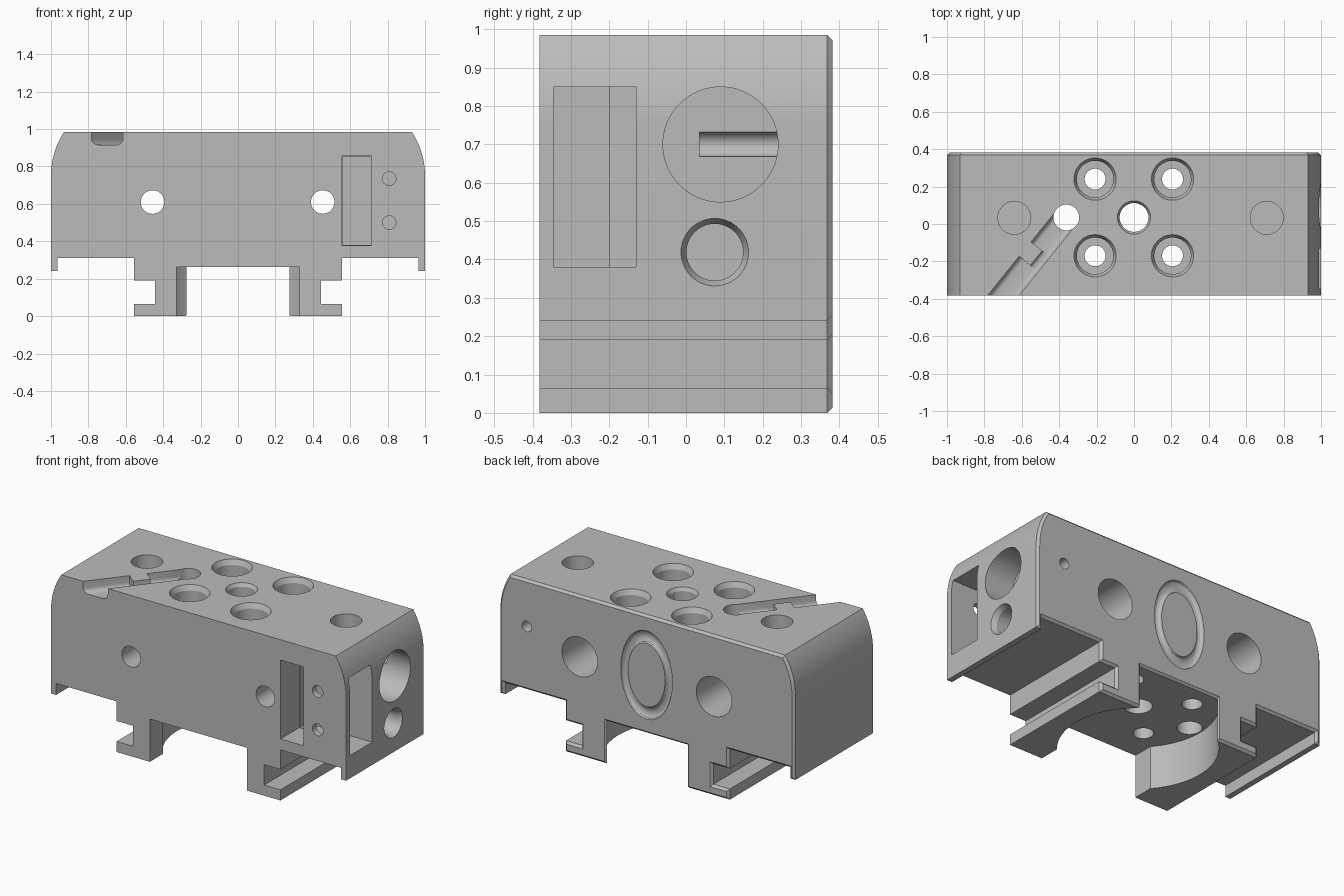
import bpy, bmesh, math
from mathutils import Vector, Matrix

if "Cube" in bpy.data.objects:
    bpy.data.objects.remove(bpy.data.objects["Cube"])

grey = bpy.data.materials.new("plain_grey")
grey.diffuse_color = (0.5, 0.5, 0.5, 1)
grey.use_nodes = True
grey.node_tree.nodes["Principled BSDF"].inputs["Base Color"].default_value = grey.diffuse_color


def to_object(bm, name):
    bmesh.ops.recalc_face_normals(bm, faces=bm.faces)
    me = bpy.data.meshes.new(name)
    bm.to_mesh(me)
    bm.free()
    ob = bpy.data.objects.new(name, me)
    bpy.context.collection.objects.link(ob)
    return ob


# Housing: half profile mirrored, extruded from front to back
R, z0 = 0.43, 0.75
half = [(0.27, 0.26), (0.27, 0), (0.555, 0), (0.555, 0.065), (0.445, 0.065),
        (0.445, 0.19), (0.555, 0.19), (0.555, 0.31), (0.965, 0.31), (0.965, 0.24), (1, 0.24)]
end = math.asin((0.985 - z0) / R)
half += [(1 - R + R * math.cos(end * i / 10), z0 + R * math.sin(end * i / 10)) for i in range(11)]
profile = half + [(-x, z) for x, z in reversed(half)]
bm = bmesh.new()
front = bm.faces.new([bm.verts.new((x, -0.382, z)) for x, z in profile])
out = bmesh.ops.extrude_face_region(bm, geom=[front], use_keep_orig=True)
bmesh.ops.translate(bm, vec=(0, 0.764, 0),
                    verts=[g for g in out["geom"] if isinstance(g, bmesh.types.BMVert)])
bmesh.ops.recalc_face_normals(bm, faces=bm.faces)
# Chamfer round the back face
back_edges = [e for e in bm.edges if all(v.co.y > 0.38 for v in e.verts)]
bmesh.ops.bevel(bm, geom=back_edges, offset=0.014, segments=1, affect='EDGES')
housing = to_object(bm, "housing")
housing.data.materials.append(grey)


def cut(tool):
    tool.hide_render = True
    mod = housing.modifiers.new("cut", 'BOOLEAN')
    mod.operation, mod.solver, mod.object = 'DIFFERENCE', 'EXACT', tool
    bpy.context.view_layer.objects.active = housing
    bpy.ops.object.modifier_apply(modifier=mod.name)
    bpy.data.objects.remove(tool)


def hole(a, b, r1, r2=None, n=48):
    a, b = Vector(a), Vector(b)
    d = b - a
    bm = bmesh.new()
    m = Matrix.Translation((a + b) / 2) @ d.to_track_quat('Z', 'Y').to_matrix().to_4x4()
    bmesh.ops.create_cone(bm, cap_ends=True, segments=n, radius1=r1,
                          radius2=r1 if r2 is None else r2, depth=d.length, matrix=m)
    cut(to_object(bm, "hole_cutter"))


def box(lo, hi, matrix=Matrix(), round_bottom=0):
    lo, hi = Vector(lo), Vector(hi)
    bm = bmesh.new()
    bmesh.ops.create_cube(bm, size=1, matrix=Matrix.Translation((lo + hi) / 2) @ Matrix.Diagonal((*(hi - lo), 1)))
    if round_bottom:
        edges = [e for e in bm.edges if all(v.co.z < lo.z + 1e-4 for v in e.verts)
                 and abs(e.verts[0].co.x - e.verts[1].co.x) > 1e-4]
        bmesh.ops.bevel(bm, geom=edges, offset=round_bottom, segments=5, profile=0.5, affect='EDGES')
    bmesh.ops.transform(bm, matrix=matrix, verts=bm.verts)
    cut(to_object(bm, "box_cutter"))


TOP = 0.985
# Round pocket and front opening underneath, between the feet
hole((0, 0.033, -0.1), (0, 0.033, 0.262), 0.438, n=96)
box((-0.33, -0.5, -0.1), (0.33, -0.2, 0.262))

# Four counterbored screw holes in the top
for x in (-0.208, 0.206):
    for y in (-0.17, 0.24):
        hole((x, y, 0.2), (x, y, 1.1), 0.056)
        hole((x, y, 0.6), (x, y, 1.1), 0.098)
        hole((x, y, TOP - 0.03), (x, y, TOP + 0.002), 0.098, 0.114)
# Centre hole and wire hole
hole((0, 0.035, 0.2), (0, 0.035, 1.1), 0.077)
hole((0, 0.035, TOP - 0.02), (0, 0.035, TOP + 0.002), 0.077, 0.09)
hole((-0.362, 0.035, 0.2), (-0.362, 0.035, 1.1), 0.069)
# Blind round sockets in the top
for x in (-0.64, 0.71):
    hole((x, 0.033, TOP - 0.2), (x, 0.033, 1.1), 0.088)

# Diagonal wire groove with a step jutting in from its left side
ang = math.atan2(-0.415, -0.335)
frame = Matrix.Translation((-0.362, 0.035, 0)) @ Matrix.Rotation(ang, 4, 'Z')
box((0, -0.064, 0.915), (0.22, 0.064, 1.1), frame, 0.03)
box((0.2, 0.012, 0.917), (0.33, 0.0645, 1.1), frame, 0.02)
box((0.32, -0.065, 0.915), (0.8, 0.065, 1.1), frame, 0.03)

# Through bolts, counterbored from the back
for x in (-0.457, 0.453):
    hole((x, -0.5, 0.61), (x, 0.5, 0.61), 0.063)
    hole((x, 0.1, 0.61), (x, 0.5, 0.61), 0.12)

# Side pocket, front slot and their two pin holes
box((0.56, -0.345, 0.38), (1.1, -0.13, 0.85))
box((0.556, -0.5, 0.377), (0.71, -0.2, 0.86))
for z in (0.5, 0.735):
    hole((0.808, -0.5, z), (0.808, -0.25, z), 0.036, n=32)

# Large socket with cross pin hole, and lipped lower socket in the right side
hole((0.81, 0.09, 0.70), (1.1, 0.09, 0.70), 0.15, n=64)
hole((0.812, 0.035, 0.70), (0.812, 0.5, 0.70), 0.032, n=32)
hole((0.6, 0.075, 0.419), (1.1, 0.075, 0.419), 0.074)
hole((0.97, 0.075, 0.419), (1.002, 0.075, 0.419), 0.074, 0.089)

# Plain oval groove in the back
bpy.ops.mesh.primitive_torus_add(major_radius=0.15, minor_radius=0.025, major_segments=64,
                                 minor_segments=12, location=(0, 0.384, 0.62),
                                 rotation=(math.pi / 2, 0, 0))
ring = bpy.context.object
ring.scale = (1, 1.55, 1)
bpy.context.view_layer.update()
cut(ring)

bpy.ops.object.select_all(action='DESELECT')
housing.select_set(True)
bpy.context.view_layer.objects.active = housing
bpy.ops.object.shade_smooth_by_angle(angle=math.radians(25))
